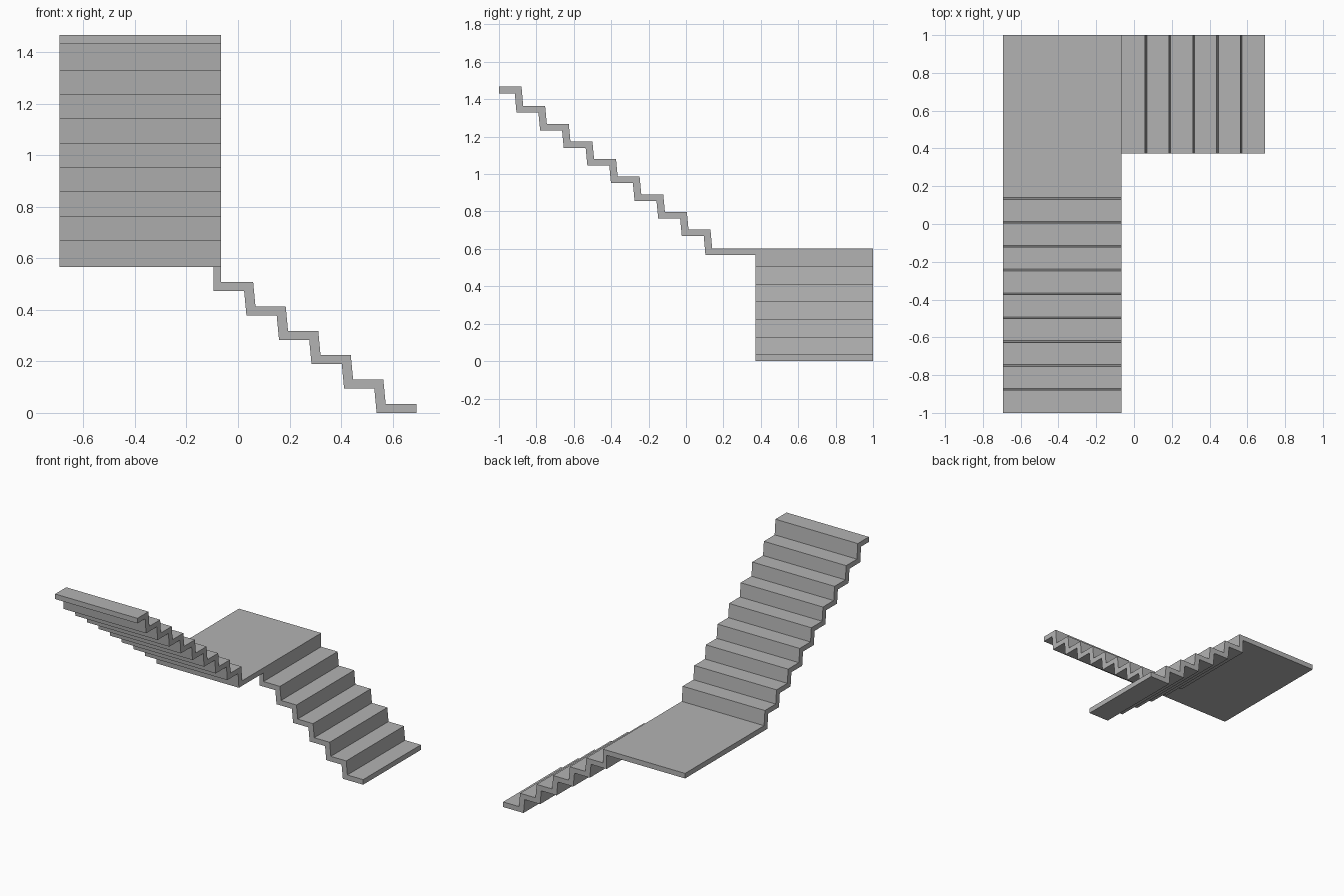
import bpy
import bmesh

if "Cube" in bpy.data.objects:
    bpy.data.objects.remove(bpy.data.objects["Cube"], do_unlink=True)

# One plain concrete grey for everything
grey = bpy.data.materials.new("concrete_grey")
grey.use_nodes = True
colour = (0.45, 0.45, 0.45, 1)
grey.diffuse_color = colour
grey.node_tree.nodes["Principled BSDF"].inputs["Base Color"].default_value = colour

SLAB = 0.035    # plate thickness
GOING = 0.1263  # horizontal step pitch
LEAN = 0.009    # how far each riser leans back


def zigzag(foot, levels):
    """Riser foot and nosing points climbing through the given heights."""
    points = []
    for i, (low, high) in enumerate(zip(levels, levels[1:])):
        u = foot - i * GOING
        points += [(u, low), (u - LEAN, high)]
    return points


def extrude_profile(name, profile, to_3d, start, end):
    """Extrude a closed side profile between two positions across its width."""
    bm = bmesh.new()
    a = [bm.verts.new(to_3d(u, start, z)) for u, z in profile]
    b = [bm.verts.new(to_3d(u, end, z)) for u, z in profile]
    bm.faces.new(a)
    bm.faces.new(b[::-1])
    for i in range(len(a)):
        j = (i + 1) % len(a)
        bm.faces.new((a[j], a[i], b[i], b[j]))
    bmesh.ops.recalc_face_normals(bm, faces=bm.faces)
    mesh = bpy.data.meshes.new(name)
    bm.to_mesh(mesh)
    bm.free()
    mesh.materials.append(grey)
    obj = bpy.data.objects.new(name, mesh)
    bpy.context.collection.objects.link(obj)
    return obj


# Upper flight, folded up from the landing in one continuous plate
tops = [0.602] + [0.703 + 0.0943 * k for k in range(8)] + [1.467]
bottoms = [z - SLAB for z in tops]
profile = [(1, tops[0])] + zigzag(0.14, tops) + [(-1, tops[-1])]
profile += ([(1, bottoms[0])] + zigzag(0.104, bottoms) + [(-1, bottoms[-1])])[::-1]
extrude_profile("upper_flight_and_landing", profile,
                lambda u, w, z: (w, u, z), -0.693, -0.066)

# Lower flight, hanging below the landing edge by a vertical riser
tops = [SLAB + 0.0945 * k for k in range(6)]
bottoms = [z - SLAB for z in tops]
hang = 0.567
profile = [(0.693, tops[0])] + zigzag(0.573, tops) + [(-0.066, tops[-1]), (-0.066, hang)]
profile += ([(0.693, bottoms[0])] + zigzag(0.538, bottoms)
            + [(-0.095, bottoms[-1]), (-0.095, hang)])[::-1]
extrude_profile("lower_flight", profile,
                lambda u, w, z: (u, w, z), 0.372, 1)
